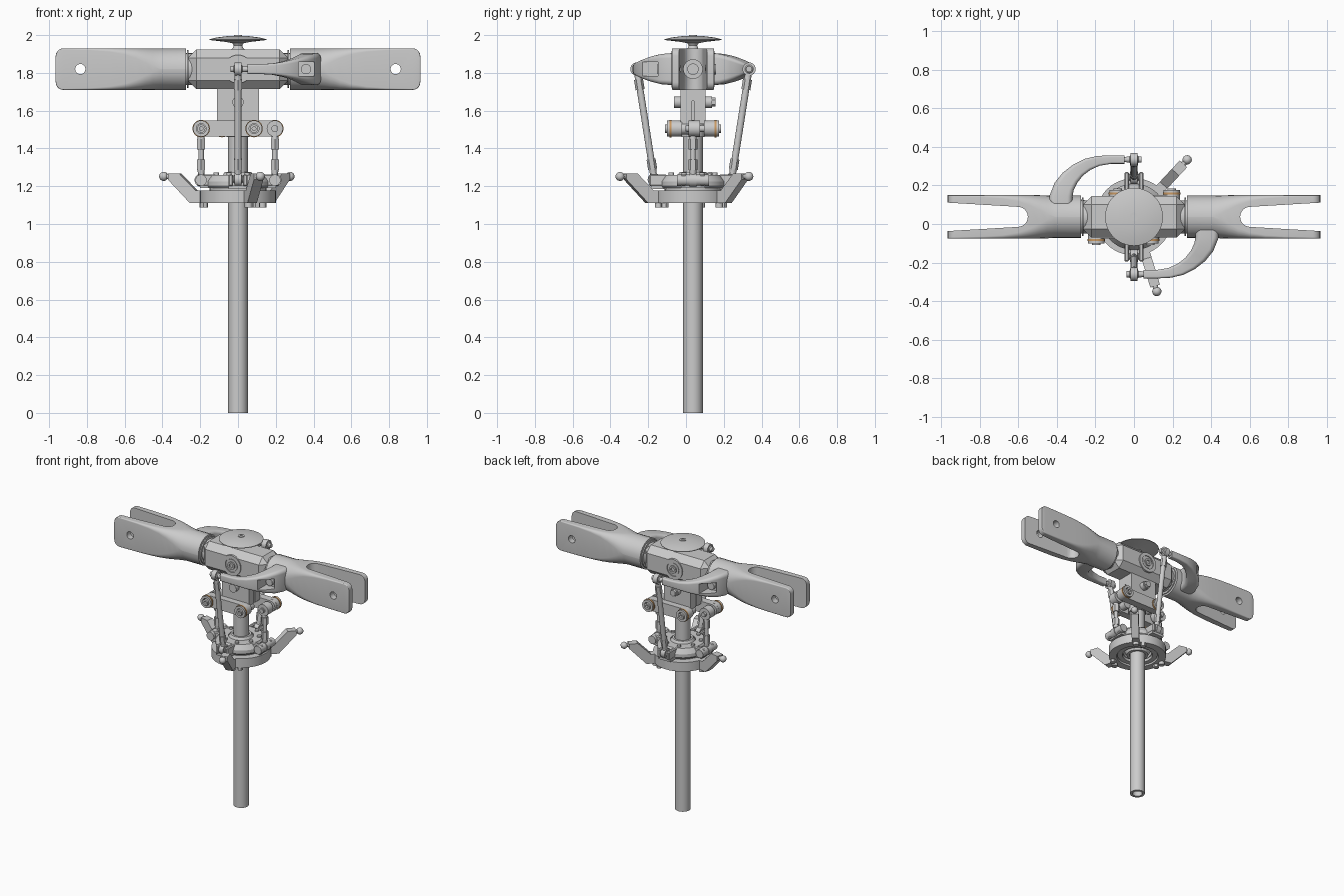
import bpy, bmesh, math
from mathutils import Vector, Matrix

if "Cube" in bpy.data.objects:
    bpy.data.objects.remove(bpy.data.objects["Cube"])

CY, HZ = 0.037, 1.82          # mast axis in y, blade axis height
TURN = Matrix.Translation((0, CY, 0)) @ Matrix.Rotation(math.pi, 4, 'Z') @ Matrix.Translation((0, -CY, 0))


def finish(name, bm, smooth=True):
    bmesh.ops.recalc_face_normals(bm, faces=bm.faces)
    me = bpy.data.meshes.new(name)
    bm.to_mesh(me)
    bm.free()
    ob = bpy.data.objects.new(name, me)
    bpy.context.collection.objects.link(ob)
    if smooth:
        shade(ob)
    return ob


def shade(ob):
    bpy.ops.object.select_all(action='DESELECT')
    ob.select_set(True)
    bpy.context.view_layer.objects.active = ob
    bpy.ops.object.shade_smooth_by_angle(angle=math.radians(32))


def rod(name, a, b, r, r2=None, n=24):
    a, b = Vector(a), Vector(b)
    d = b - a
    bm = bmesh.new()
    m = Matrix.Translation((a + b) / 2) @ d.to_track_quat('Z', 'Y').to_matrix().to_4x4()
    bmesh.ops.create_cone(bm, cap_ends=True, segments=n, radius1=r, radius2=r if r2 is None else r2,
                          depth=d.length, matrix=m)
    return finish(name, bm)


def box(name, lo, hi, bevel=0.0):
    lo, hi = Vector(lo), Vector(hi)
    bm = bmesh.new()
    bmesh.ops.create_cube(bm, size=1, matrix=Matrix.Translation((lo + hi) / 2) @ Matrix.Diagonal((*(hi - lo), 1)))
    if bevel:
        bmesh.ops.bevel(bm, geom=bm.edges[:], offset=bevel, segments=1, affect='EDGES')
    return finish(name, bm, False)


def ball(name, p, r):
    bm = bmesh.new()
    bmesh.ops.create_uvsphere(bm, u_segments=20, v_segments=12, radius=r, matrix=Matrix.Translation(p))
    return finish(name, bm)


def loft(name, rings, closed=False):
    bm = bmesh.new()
    vs = [[bm.verts.new(p) for p in ring] for ring in rings]
    n = len(vs[0])
    for i in range(len(vs) if closed else len(vs) - 1):
        a, b = vs[i], vs[(i + 1) % len(vs)]
        for j in range(n):
            bm.faces.new((a[j], a[(j + 1) % n], b[(j + 1) % n], b[j]))
    if not closed:
        bm.faces.new(vs[0])
        bm.faces.new(vs[-1])
    return finish(name, bm)


def lathe(name, profile, closed=False, n=48, at=(0, CY, 0), rot=Matrix.Identity(3)):
    ang = [2 * math.pi * k / n for k in range(n)]
    return loft(name, [[Vector(at) + rot @ Vector((r * math.cos(a), r * math.sin(a), z)) for a in ang]
                       for r, z in profile], closed)


def tube(name, r0, r1, z0, z1, **kw):
    return lathe(name, [(r0, z0), (r1, z0), (r1, z1), (r0, z1)], True, **kw)


def prism(name, pts, offset):
    return loft(name, [[Vector(p) for p in pts], [Vector(p) + Vector(offset) for p in pts]])


def rounded(hw, hh, r, n=6):
    return [(sx * (hw - r) + r * math.cos(a), sz * (hh - r) + r * math.sin(a))
            for q, (sx, sz) in enumerate([(1, 1), (-1, 1), (-1, -1), (1, -1)])
            for a in [math.pi / 2 * (q + k / n) for k in range(n + 1)]]


def cut(ob, *cutters):
    for c in cutters:
        c.hide_render = True
        m = ob.modifiers.new('cut', 'BOOLEAN')
        m.operation, m.object, m.solver = 'DIFFERENCE', c, 'EXACT'
        bpy.context.view_layer.objects.active = ob
        bpy.ops.object.modifier_apply(modifier=m.name)
        bpy.data.objects.remove(c)
    shade(ob)


def turned(*obs):
    for o in obs:
        c = o.copy()
        c.name = o.name + '_opposite'
        c.matrix_world = TURN @ o.matrix_world
        bpy.context.collection.objects.link(c)


def link(name, lo, hi, axis, r):
    lo, hi, ax = Vector(lo), Vector(hi), Vector(axis)
    d = (hi - lo).normalized()
    obs = [rod(name + '_rod', lo, hi, r)]
    for p, s in ((lo, d), (hi, -d)):
        obs += [rod(name + '_neck', p + s * .03, p + s * .065, .017, .02),
                rod(name + '_hex_nut', p + s * .055, p + s * .11, .024, n=6),
                rod(name + '_eye', p - ax * .018, p + ax * .018, .035),
                rod(name + '_pin', p - ax * .04, p + ax * .04, .016), ball(name + '_ball', p, .029)]
    return obs


# mast and clamp block
tube('mast', .034, .052, 0, 1.72)
block = box('clamp_block', (-.11, CY - .065, 1.53), (.11, CY + .065, 1.74))
cut(block, box('slot', (-.2, CY - .005, 1.4), (.2, CY + .005, 1.65)))
tube('clamp_collar', .05, .062, 1.46, 1.55)
rod('clamp_bolt', (0, CY - .1, 1.645), (0, CY + .1, 1.645), .03)
rod('clamp_bolt_nut', (0, CY + .09, 1.645), (0, CY + .12, 1.645), .024, n=6)

# hub with side bosses
box('hub', (-.265, CY - .108, 1.715), (.265, CY + .108, 1.925), .045)
X90 = Matrix.Rotation(math.pi / 2, 3, 'X')
turned(tube('hub_boss', .05, .075, .1, .115, at=(0, CY, HZ), rot=X90),
       rod('hub_pin', (0, CY - .09, HZ), (0, CY - .112, HZ), .045),
       tube('hub_screw', .015, .028, .1, .122, at=(0, CY, HZ), rot=X90, n=24))

# top button
lathe('top_button', [(.04, 1.92), (.028, 1.93), (.022, 1.945), (.03, 1.957), (.065, 1.964), (.15, 1.974),
                     (.15, 1.978), (.11, 1.988), (.06, 1.994), (.02, 1.996)])
tube('button_screw', .01, .022, 1.985, 2.0, n=20)

# blade grips: round root blending to a square fork
secs = [(.275, .11, .1095), (.41, .11, .1095), (.45, .111, .095), (.49, .112, .075), (.54, .113, .052),
        (.6, .113, .032), (.68, .113, .018), (.78, .112, .01), (.925, .112, .006)]
rings = [[(x, CY + y, HZ + z) for y, z in rounded(w, .11, r)] for x, w, r in secs]
for k in range(1, 6):
    a = math.pi / 2 * k / 5
    rings.append([(.925 + .04 * math.sin(a), CY + y, HZ + z)
                  for y, z in rounded(.112, .07 + .04 * math.cos(a), .006)])
grip = loft('blade_grip', rings)
arc = [(.602 + .052 * math.cos(a), CY + .052 * math.sin(a), 1.6)
       for a in [math.pi * (.5 + k / 14) for k in range(15)]]
cut(grip, prism('slot', arc + [(1.02, CY - .077, 1.6), (1.02, CY + .077, 1.6)], (0, 0, .5)),
    rod('hole', (.835, CY - .3, HZ), (.835, CY + .3, HZ), .027),
    rod('bore', (.5, CY, HZ), (.62, CY, HZ), .05))
turned(grip, rod('grip_bolt', (.49, CY, HZ), (.525, CY, HZ), .03),
       rod('grip_spindle', (.2, CY, HZ), (.3, CY, HZ), .085),
       rod('grip_washer', (.262, CY, HZ), (.27, CY, HZ), .1))

# curved pitch arms: x, y, direction, half width, half height
path = [(.38, -.02, 90, .06, .085), (.378, -.07, 88, .06, .085), (.362, -.12, 68, .053, .08),
        (.332, -.165, 55, .046, .068), (.29, -.205, 40, .038, .053), (.24, -.235, 26, .032, .04),
        (.185, -.253, 14, .026, .03), (.12, -.26, 3, .022, .026), (.05, -.26, 0, .022, .026)]
rings = []
for x, y, deg, w, h in path:
    a = math.radians(deg)
    rings.append([(x + u * math.sin(a), y - u * math.cos(a), HZ + v) for u, v in rounded(w, h, min(w, h) * .45)])
arm = loft('pitch_arm', rings)
cut(arm, box('pocket', (.32, -.5, HZ - .037), (.405, -.125, HZ + .037)))
turned(arm, rod('pitch_arm_bolt', (.36, -.1, HZ), (.36, -.15, HZ), .027),
       rod('pitch_arm_pin', (.06, -.26, HZ), (-.025, -.26, HZ), .014))

# pitch links
turned(*link('pitch_link', (0, -.168, 1.235), (0, -.26, HZ), (1, 0, 0), .018))

# mixing arms, bushings and vertical links
WZ = 1.505
brass = bpy.data.materials.new('brass')
brass.diffuse_color = (.6, .32, .12, 1)
brass.use_nodes = True
brass.node_tree.nodes["Principled BSDF"].inputs["Base Color"].default_value = brass.diffuse_color
bar = prism('mixing_arm', [(-.195 + x, -.075, WZ + z) if x < 0 else (.085 + x, -.075, WZ + z)
                           for x, z in rounded(.042, .042, .041)], (0, .055, 0))
parts = [bar, rod('mixing_pivot', (.085, -.09, WZ), (.085, .03, WZ), .03),
         rod('mixing_pin', (-.195, -.07, WZ), (-.195, .07, WZ), .018)]
for x in (-.195, .085):
    ring = tube('brass_ring', .036, .046, .115, .125, at=(x, CY, WZ), rot=X90, n=32)
    ring.data.materials.append(brass)
    parts += [ring, tube('bushing', .026, .043, .08, .138, at=(x, CY, WZ), rot=X90, n=32),
              tube('bushing_screw', .01, .022, .1, .147, at=(x, CY, WZ), rot=X90, n=20)]
turned(*parts, rod('link_head', (-.195, 0, WZ), (-.195, .06, WZ), .043),
       *link('mixing_link', (-.195, CY, 1.232), (-.195, CY, WZ), (0, 1, 0), .014))

# swashplate rings
tube('lower_ring', .145, .2, 1.11, 1.178)
tube('bearing_ring', .105, .14, 1.12, 1.195)
lathe('upper_ring', [(.085, 1.19), (.165, 1.19), (.172, 1.2), (.172, 1.225), (.15, 1.26), (.085, 1.26)], True)
lathe('centre_ball', [(.056, 1.12), (.075, 1.12), (.095, 1.16), (.1, 1.2), (.09, 1.245), (.07, 1.275),
                      (.056, 1.275)], True)
tube('bearing_lip', .1, .15, 1.14, 1.2)

# lugs on the upper ring for both link pairs
for s in (-1, 1):
    y0 = CY + s * .05
    turned(box('side_lug', (-.215, y0 - .014, 1.2), (-.12, y0 + .014, 1.262), .006),
           box('front_lug', (s * .038 - .012, -.195, 1.2), (s * .038 + .012, -.1, 1.262), .006))
turned(rod('side_lug_bolt', (-.195, CY - .085, 1.232), (-.195, CY + .085, 1.232), .03),
       box('side_lug_base', (-.2, CY - .064, 1.19), (-.13, CY + .064, 1.205)),
       box('front_lug_base', (-.05, -.185, 1.185), (.05, -.1, 1.203)))
for k in range(8):
    a = math.radians(22.5 + 45 * k)
    x, y = .125 * math.cos(a), CY + .125 * math.sin(a)
    rod('ring_screw', (x, y, 1.25), (x, y, 1.272), .014, n=16)

# three control arms with ball ends
side = [(.18, 1.11), (.255, 1.11), (.375, 1.235), (.375, 1.268), (.315, 1.268), (.225, 1.178), (.18, 1.178)]
for deg in (47, 167, 287):
    m = Matrix.Translation((0, CY, 0)) @ Matrix.Rotation(math.radians(deg), 4, 'Z')
    for o in (prism('control_arm', [(r, -.026, z) for r, z in side], (0, .052, 0)),
              rod('control_arm_neck', (.36, 0, 1.252), (.4, 0, 1.252), .014),
              ball('control_arm_ball', (.404, 0, 1.252), .024),
              rod('lower_bolt', (.172, .05, 1.088), (.172, .05, 1.12), .02, n=6),
              rod('control_arm_bolt', (.19, 0, 1.088), (.19, 0, 1.12), .02)):
        o.matrix_world = m
